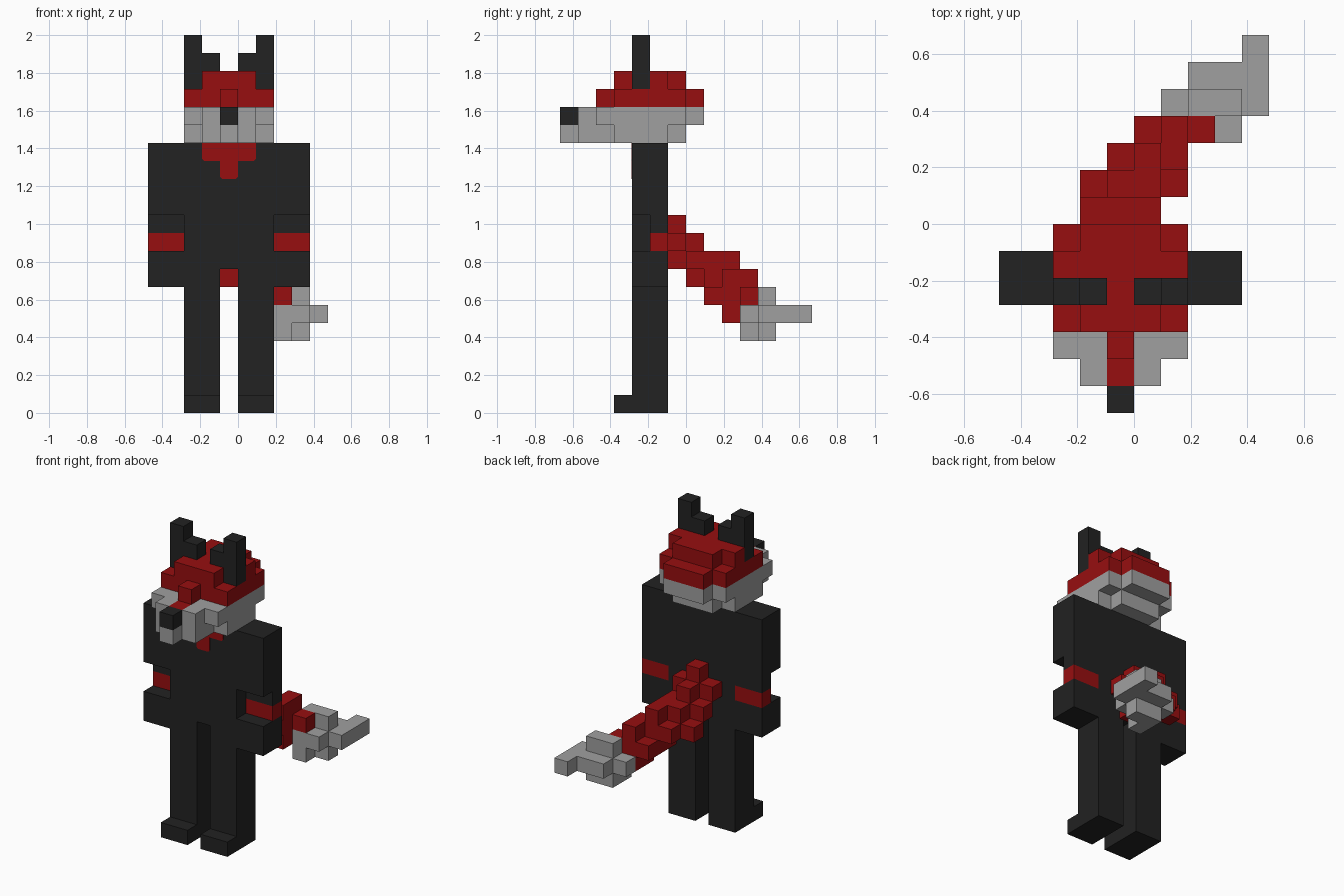
import bpy, bmesh
from mathutils import Vector

cube = bpy.data.objects.get("Cube")
if cube:
    bpy.data.objects.remove(cube, do_unlink=True)

U = 2 / 21  # size of one block


def material(name, rgb):
    m = bpy.data.materials.new(name)
    m.use_nodes = True
    m.diffuse_color = (*rgb, 1)
    bsdf = next(n for n in m.node_tree.nodes if n.type == 'BSDF_PRINCIPLED')
    bsdf.inputs["Base Color"].default_value = (*rgb, 1)
    bsdf.inputs["Roughness"].default_value = 0.9
    return m


BLACK = material("charcoal", (0.016, 0.016, 0.016))
RED = material("dark red", (0.31, 0.0045, 0.005))
GREY = material("light grey", (0.35, 0.35, 0.35))


def finish(name, bm, mat):
    me = bpy.data.meshes.new(name)
    bm.to_mesh(me)
    bm.free()
    me.materials.append(mat)
    ob = bpy.data.objects.new(name, me)
    bpy.context.collection.objects.link(ob)
    return ob


def blocks(name, mat, *boxes):
    """Fuse boxes (x0, x1, y0, y1, z0, z1), in block units, into one shell."""
    cells = {(x, y, z) for a, b, c, d, e, f in boxes
             for x in range(a, b) for y in range(c, d) for z in range(e, f)}
    bm = bmesh.new()
    verts = {}

    def vert(p):
        if p not in verts:
            verts[p] = bm.verts.new(Vector(p) * U)
        return verts[p]

    for cell in sorted(cells):
        for axis in range(3):
            for side in (0, 1):
                near = list(cell)
                near[axis] += 2 * side - 1
                if tuple(near) in cells:
                    continue
                quad = []
                for i, j in ((0, 0), (1, 0), (1, 1), (0, 1)):
                    p = list(cell)
                    p[axis] += side
                    p[(axis + 1) % 3] += i
                    p[(axis + 2) % 3] += j
                    quad.append(vert(tuple(p)))
                bm.faces.new(quad if side else quad[::-1])
    # merge flat neighbouring squares
    bmesh.ops.dissolve_limit(bm, angle_limit=0.01, verts=bm.verts[:], edges=bm.edges[:])
    return finish(name, bm, mat)


def pair(name, mat, *boxes):
    """Build a part on the right and its mirror image on the left."""
    blocks("right_" + name, mat, *boxes)
    blocks("left_" + name, mat, *[(-1 - b, -1 - a, *rest) for a, b, *rest in boxes])


# Body and limbs
blocks("torso", BLACK, (-3, 2, -3, -1, 8, 15))
pair("leg", BLACK, (-3, -1, -3, -1, 0, 8), (-3, -1, -4, -3, 0, 1))
pair("upper_arm", BLACK, (-5, -3, -3, -1, 11, 15), (-5, -3, -2, -1, 10, 11))
pair("arm_band", RED, (-5, -3, -2, -1, 9, 10))
pair("forearm", BLACK, (-5, -3, -3, -1, 7, 9))

# Chest patch: a thin plate with clipped corners
half = [(1.5, 15), (1.5, 14.12), (1.38, 14), (0.5, 14), (0.5, 13.12), (0.38, 13)]
outline = [(-0.5 - x, z) for x, z in half] + [(-0.5 + x, z) for x, z in reversed(half)]
bm = bmesh.new()
face = bm.faces.new([bm.verts.new((x * U, -3 * U, z * U)) for x, z in outline])
out = bmesh.ops.extrude_face_region(bm, geom=[face])
bmesh.ops.translate(bm, vec=(0, -0.004, 0),
                    verts=[v for v in out["geom"] if isinstance(v, bmesh.types.BMVert)])
bmesh.ops.recalc_face_normals(bm, faces=bm.faces[:])
finish("chest_patch", bm, RED)

# Head
blocks("jaw_and_cheeks", GREY,
       (-3, 2, -4, -1, 15, 16), (-2, 1, -6, 0, 15, 16), (-1, 0, -7, -6, 15, 16),
       (-3, 2, -5, 0, 16, 17), (-2, 1, 0, 1, 16, 17),
       (-2, -1, -6, -5, 16, 17), (0, 1, -6, -5, 16, 17))
blocks("nose", BLACK, (-1, 0, -7, -6, 16, 17))
blocks("muzzle_bridge", RED, (-1, 0, -6, -5, 16, 17))
blocks("head_top", RED,
       (-3, 2, -4, 0, 17, 18), (-1, 0, -5, -4, 17, 18), (-2, 1, 0, 1, 17, 18),
       (-2, 1, -4, 0, 18, 19), (-3, 2, -2, -1, 18, 19))
pair("ear", BLACK, (-3, -2, -3, -2, 18, 21), (-2, -1, -3, -2, 19, 20))

# Tail, sweeping back, down and to the left
blocks("tail", RED,
       (-1, 0, -1, 0, 8, 11), (-2, 1, -1, 0, 9, 10),
       (-1, 0, 0, 1, 7, 10), (-2, 1, 0, 1, 8, 9),
       (-1, 1, 1, 2, 8, 9), (-2, 1, 1, 2, 7, 8), (0, 2, 1, 2, 6, 7),
       (0, 1, 2, 3, 8, 9), (-1, 2, 2, 3, 7, 8), (0, 2, 2, 3, 6, 7), (1, 2, 2, 3, 5, 6),
       (1, 2, 3, 4, 5, 8), (0, 3, 3, 4, 6, 7))
blocks("tail_tip", GREY,
       (2, 3, 3, 5, 4, 5), (3, 4, 4, 5, 4, 5),
       (2, 4, 3, 4, 5, 6), (1, 5, 4, 5, 5, 6), (2, 5, 5, 6, 5, 6), (4, 5, 6, 7, 5, 6),
       (2, 4, 4, 5, 6, 7))
